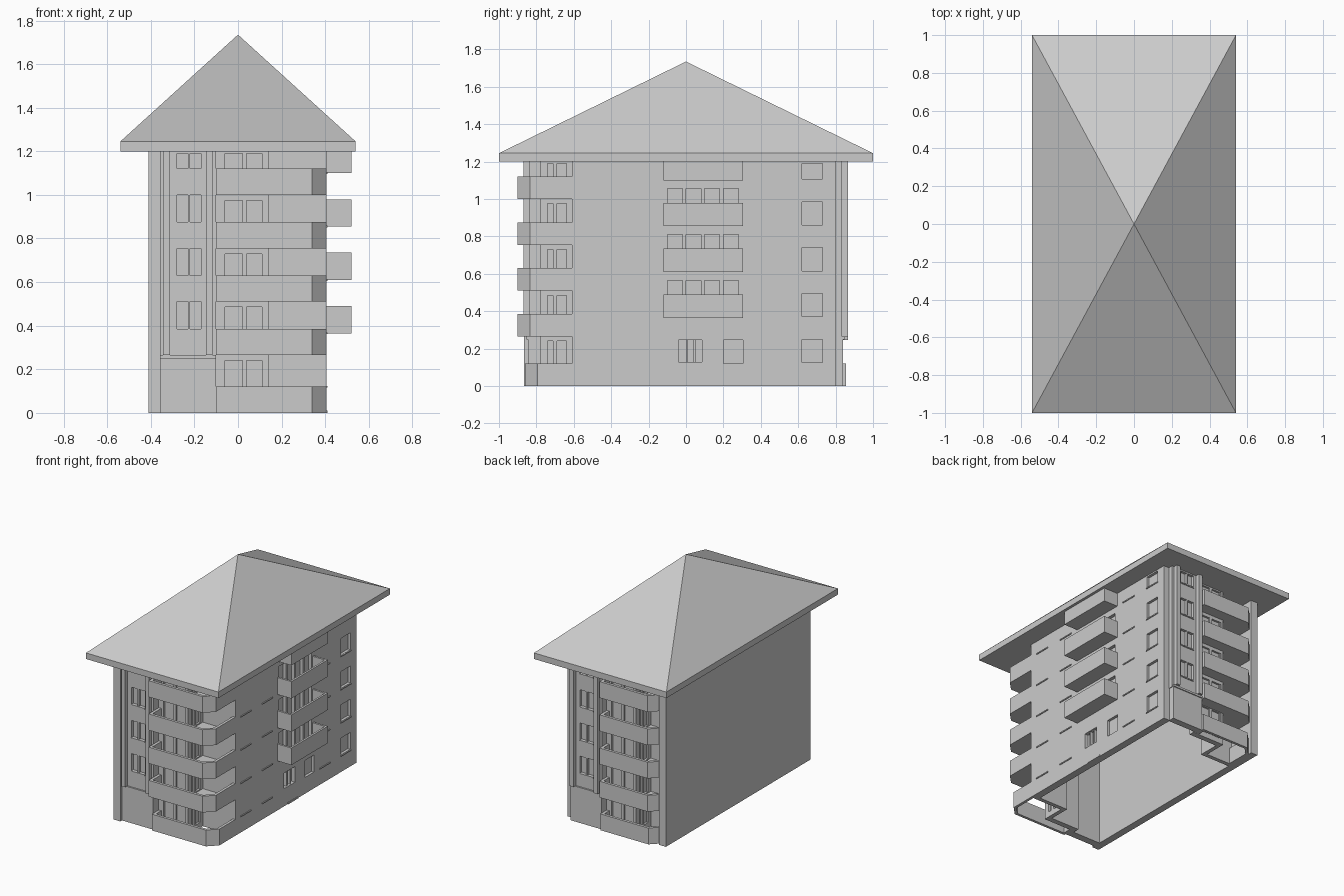
import bpy, bmesh
from mathutils import Matrix
from math import pi, sqrt

if "Cube" in bpy.data.objects:
    bpy.data.objects.remove(bpy.data.objects["Cube"], do_unlink=True)

GREY = (0.6, 0.6, 0.6, 1.0)
plaster = bpy.data.materials.new("plain_grey")
plaster.use_nodes = True
plaster.diffuse_color = GREY
plaster.node_tree.nodes["Principled BSDF"].inputs["Base Color"].default_value = GREY


def finish(name, bm):
    bmesh.ops.recalc_face_normals(bm, faces=bm.faces)
    mesh = bpy.data.meshes.new(name)
    bm.to_mesh(mesh)
    bm.free()
    mesh.materials.append(plaster)
    obj = bpy.data.objects.new(name, mesh)
    bpy.context.collection.objects.link(obj)
    return obj


def add_box(bm, x0, x1, y0, y1, z0, z1):
    move = Matrix.Translation(((x0 + x1) / 2, (y0 + y1) / 2, (z0 + z1) / 2))
    size = Matrix.Diagonal((abs(x1 - x0), abs(y1 - y0), z1 - z0, 1))
    bmesh.ops.create_cube(bm, size=1, matrix=move @ size)


def boxes(name, dims):
    bm = bmesh.new()
    for d in dims:
        add_box(bm, *d)
    return finish(name, bm)


def prism(name, outline, z0, z1):
    bm = bmesh.new()
    face = bm.faces.new([bm.verts.new((x, y, z0)) for x, y in outline])
    top = bmesh.ops.extrude_face_region(bm, geom=[face])["geom"]
    verts = [g for g in top if isinstance(g, bmesh.types.BMVert)]
    bmesh.ops.translate(bm, verts=verts, vec=(0, 0, z1 - z0))
    return finish(name, bm)


def cut(obj, dims):
    """Sink rectangular recesses into a wall."""
    cutter = boxes("cutter", dims)
    cutter.hide_render = True
    mod = obj.modifiers.new("openings", "BOOLEAN")
    mod.operation = "DIFFERENCE"
    mod.solver = "EXACT"
    mod.object = cutter
    bpy.context.view_layer.objects.active = obj
    bpy.ops.object.modifier_apply(modifier=mod.name)
    bpy.data.objects.remove(cutter, do_unlink=True)


TOP = 1.2
STOREY = 0.245

# Roof: flat eaves slab with a four-sided pyramid
boxes("eaves", [(-0.54, 0.54, -1, 1, TOP, 1.245)])
bm = bmesh.new()
bmesh.ops.create_cone(bm, cap_ends=True, segments=4, radius1=sqrt(2), radius2=0, depth=0.49,
                      matrix=Matrix.Translation((0, 0, 1.49)) @ Matrix.Diagonal((0.54, 1, 1, 1))
                      @ Matrix.Rotation(pi / 4, 4, "Z"))
bmesh.ops.remove_doubles(bm, verts=bm.verts, dist=0.0001)
finish("roof", bm)

# Long walls, the right-hand one plain
boxes("plain_wall", [(-0.41, -0.355, -0.865, 0.82, 0, TOP)])
wall = boxes("balcony_wall", [(0.35, 0.405, -0.61, 0.80, 0, TOP)])
floors = [0.12 + STOREY * i for i in range(5)]
holes = [(0.385, 0.45, 0.62, 0.73, z + 0.006, min(z + 0.13, 1.19)) for z in floors]
for z in floors[1:]:
    for i in range(4):
        y = -0.10 + 0.1 * i
        holes.append((0.38, 0.45, y, y + 0.08, z + 0.02, min(z + 0.2, 1.19)))
holes += [(0.375, 0.45, -0.04, 0.085, 0.13, 0.245), (0.385, 0.45, 0.20, 0.305, 0.12, 0.245)]
cut(wall, holes)
boxes("door_frame", [(0.375, 0.395, 0.0, 0.01, 0.13, 0.245), (0.375, 0.395, 0.04, 0.05, 0.13, 0.245),
                     (0.40, 0.41, 0.0, 0.12, 0, 0.012)])
boxes("window_sills", [(0.40, 0.411, y, y + 0.12, z - 0.004, z + 0.004)
                       for z in floors for y in (-0.55, -0.30, 0.37, 0.615)])

# Projecting side balconies: floor plus three parapets
for i, z in enumerate(floors[1:]):
    h = min(z + 0.125, TOP)
    boxes(f"side_balcony_{i + 1}", [
        (0.40, 0.52, -0.12, 0.305, z, z + 0.012),
        (0.505, 0.52, -0.12, 0.305, z, h),
        (0.40, 0.52, -0.12, -0.105, z, h),
        (0.40, 0.52, 0.29, 0.305, z, h)])


def end_facade(name, s, reach, base, edge, drop):
    """Gable end, the back one being the front turned half round."""
    def place(dims):
        return [(s * a, s * b, -s * c, -s * d, e, f) for a, b, c, d, e, f in dims]

    sills = [0.385 - drop + STOREY * i for i in range(4)]
    face = base - 0.02

    # Windowed stair bay, plinth and pilasters
    bay = boxes(name + "_bay", place([(-0.36, -0.10, 0.79, face, 0.25, TOP)]))
    cut(bay, place([(u, u + 0.05, face - 0.02, face + 0.05, z, min(z + 0.125, 1.19))
                    for z in sills for u in (-0.28, -0.22)]))
    boxes(name + "_bay_sills", place([(-0.28, -0.17, face - 0.01, face + 0.006, z - 0.008, z)
                                      for z in sills]))
    boxes(name + "_plinth", place([(-0.355, -0.10, 0.79, base - 0.015, 0, 0.25),
                                   (-0.355, -0.10, 0.79, base - 0.008, 0.25, 0.265)]))
    boxes(name + "_pilasters", place([(u, u + 0.03, 0.8, base + 0.01, 0.265, TOP)
                                      for u in (-0.343, -0.147)]))

    # Stepped walls behind the corner balconies, with doors and windows
    back = boxes(name + "_recess_wall", place([(-0.12, 0.14, 0.74, 0.78, 0, TOP)]))
    cut(back, place([(u, u + 0.08, 0.765, 0.85, z - 0.1, min(z + 0.1, 1.19))
                     for z in [0.14] + sills for u in (-0.06, 0.04)]))
    side = boxes(name + "_recess_side", place([(0.11, 0.14, 0.58, 0.775, 0, TOP)]))
    cut(side, place([(0.125, 0.2, v, v + 0.05, z - 0.1, min(z + 0.1, 1.19))
                     for z in [0.14] + sills for v in (0.64, 0.71)]))
    boxes(name + "_recess_end", place([(0.13, edge, 0.58, 0.61, 0, TOP)]))
    boxes(name + "_bay_return", place([(-0.125, -0.102, 0.74, 0.80, 0, TOP)]))

    # Corner balconies with a chamfered parapet
    def balcony(label, v, z, height, floor):
        c, t = 0.065, 0.02
        outer = [(-0.10, 0.78), (-0.10, v), (edge - c, v), (edge, v - c), (edge, 0.605)]
        inner = [(edge - t, 0.605), (edge - t, v - c - 0.008), (edge - c - 0.008, v - t),
                 (t - 0.10, v - t), (t - 0.10, 0.78)]
        turn = lambda pts: [(s * a, -s * b) for a, b in pts]
        prism(label + "_parapet", turn(outer + inner), z, z + height)
        if floor:
            prism(label + "_floor", turn([(0.135, 0.605)] + inner + [(0.135, 0.78)]), z, z + 0.012)

    balcony(name + "_ground", base, 0, 0.12, False)
    for i, z in enumerate(sills):
        balcony(f"{name}_balcony_{i + 1}", reach, z - 0.12, 0.12, True)


end_facade("front", 1, 0.90, 0.86, 0.405, 0)
end_facade("back", -1, 0.865, 0.855, 0.357, 0.02)
